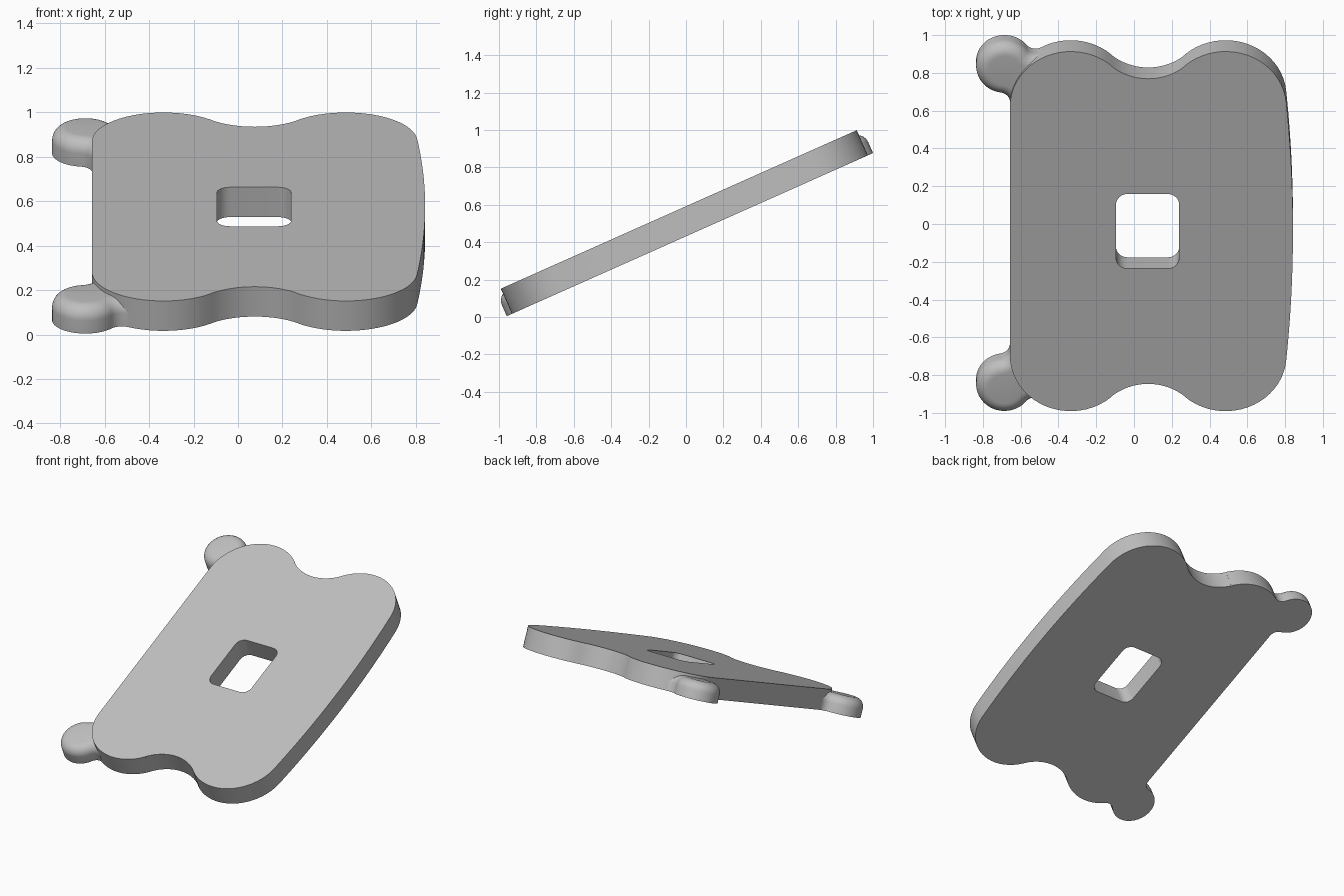
import bpy, bmesh
from math import cos, sin, pi, radians, atan2, hypot, sqrt
from mathutils import Matrix, Vector

cube = bpy.data.objects.get("Cube")
if cube:
    bpy.data.objects.remove(cube)

TILT, THICK, MID = radians(24), 0.147, 0.023
PLACE = (Matrix.Translation((0, 0, 0.431)) @ Matrix.Rotation(TILT, 4, 'X')
         @ Matrix.Translation((0, MID, 0)))

grey = bpy.data.materials.new("plain grey")
grey.use_nodes = True
colour = (0.52, 0.52, 0.52, 1)
grey.diffuse_color = colour
grey.node_tree.nodes["Principled BSDF"].inputs["Base Color"].default_value = colour


def arc(c, r, a, b, n=20):
    """Points on a circle from angle a to angle b."""
    return [Vector((c[0] + r * cos(a + (b - a) * i / n),
                    c[1] + r * sin(a + (b - a) * i / n))) for i in range(n + 1)]


def flip(points):
    """Mirror an outline front to back, keeping its winding."""
    return [Vector((p.x, -p.y)) for p in reversed(points)]


def slab(name, outline, z0, z1, rounding=0):
    """Extrude an outline, optionally rounding its top rim."""
    bm = bmesh.new()
    base = bm.faces.new([bm.verts.new((p.x, p.y, z0)) for p in outline])
    bmesh.ops.remove_doubles(bm, verts=bm.verts[:], dist=0.0005)
    up = bmesh.ops.extrude_face_region(bm, geom=bm.faces[:], use_keep_orig=True)
    top = [g for g in up["geom"] if isinstance(g, bmesh.types.BMVert)]
    bmesh.ops.translate(bm, verts=top, vec=(0, 0, z1 - z0))
    bmesh.ops.recalc_face_normals(bm, faces=bm.faces[:])
    if rounding:
        rim = [e for e in bm.edges if all(v.co.z > z1 - 0.001 for v in e.verts)]
        bmesh.ops.bevel(bm, geom=rim, offset=rounding, segments=8, profile=0.5,
                        affect='EDGES', clamp_overlap=False)
    mesh = bpy.data.meshes.new(name)
    bm.to_mesh(mesh)
    bm.free()
    mesh.materials.append(grey)
    ob = bpy.data.objects.new(name, mesh)
    bpy.context.collection.objects.link(ob)
    ob.matrix_world = PLACE
    return ob


def select(ob):
    bpy.ops.object.select_all(action='DESELECT')
    ob.select_set(True)
    bpy.context.view_layer.objects.active = ob


# Plate outline: two lobes and a valley at each end, a bowed right edge
LOBE_R, LOBE_Y, VALLEY_R, VALLEY_X, SPREAD = 0.322, 0.72, 0.295, 0.075, 0.41
right, left = (VALLEY_X + SPREAD, LOBE_Y), (VALLEY_X - SPREAD, LOBE_Y)
valley = (VALLEY_X, 0.884 + VALLEY_R)
join = atan2(valley[1] - LOBE_Y, -SPREAD)
lean = radians(5.5)
back = (arc(right, LOBE_R, lean, join)
        + arc(valley, VALLEY_R, join - pi, -join, 16)
        + arc(left, LOBE_R, pi - join, pi))
bow_y = LOBE_Y + LOBE_R * sin(lean)
bow_r = bow_y / sin(lean)
bow_x = right[0] + LOBE_R * cos(lean) - bow_r * cos(lean)
bow = arc((bow_x, 0), bow_r, -lean, lean, 24)
plate = slab("plate", back + flip(back) + bow[1:-1], 0, THICK)

# Rounded rectangular window through the plate
W, H, R = 0.167, 0.216, 0.06
corners = [(W - R, H - R), (R - W, H - R), (R - W, R - H), (W - R, R - H)]
window = []
for i, (x, y) in enumerate(corners):
    window += arc((x + 0.072, y), R, i * pi / 2, (i + 1) * pi / 2, 8)
cutter = slab("window_cutter", window, -0.1, THICK + 0.1)
cutter.hide_render = True
cut = plate.modifiers.new("window", 'BOOLEAN')
cut.operation, cut.solver, cut.object = 'DIFFERENCE', 'EXACT', cutter
select(plate)
bpy.ops.object.modifier_apply(modifier=cut.name)
bpy.data.objects.remove(cutter)

# Round ears on the left corners, blended into the lobes by concave fillets
EAR, EAR_R, FILLET = Vector((-0.686, 0.922)), 0.15, 0.06
hub = Vector(left)
axis = EAR - hub
d = axis.length
axis.normalize()
side = Vector((-axis.y, axis.x))
along = ((LOBE_R + FILLET) ** 2 - (EAR_R + FILLET) ** 2 + d * d) / (2 * d)
across = sqrt((LOBE_R + FILLET) ** 2 - along ** 2)


def angle(a, b):
    return atan2(b.y - a.y, b.x - a.x)


def fillet(c, start, end):
    """Short concave arc around c, from facing start to facing end."""
    a, b = angle(c, start), angle(c, end)
    b = a + (b - a + pi) % (2 * pi) - pi
    return arc(c, FILLET, a, b, 10)


upper = hub + axis * along - side * across
lower = hub + axis * along + side * across
a0, a1 = angle(EAR, upper), angle(EAR, lower)
ear = (fillet(upper, hub, EAR) + arc(EAR, EAR_R, a0, a0 + (a1 - a0) % (2 * pi), 36)
       + fillet(lower, EAR, hub) + [hub])
back_ear = slab("back_ear", ear, 0, 0.128, 0.065)
front_ear = slab("front_ear", flip(ear), 0, 0.128, 0.065)

for ob in (plate, back_ear, front_ear):
    select(ob)
    bpy.ops.object.shade_smooth_by_angle(angle=radians(35))
